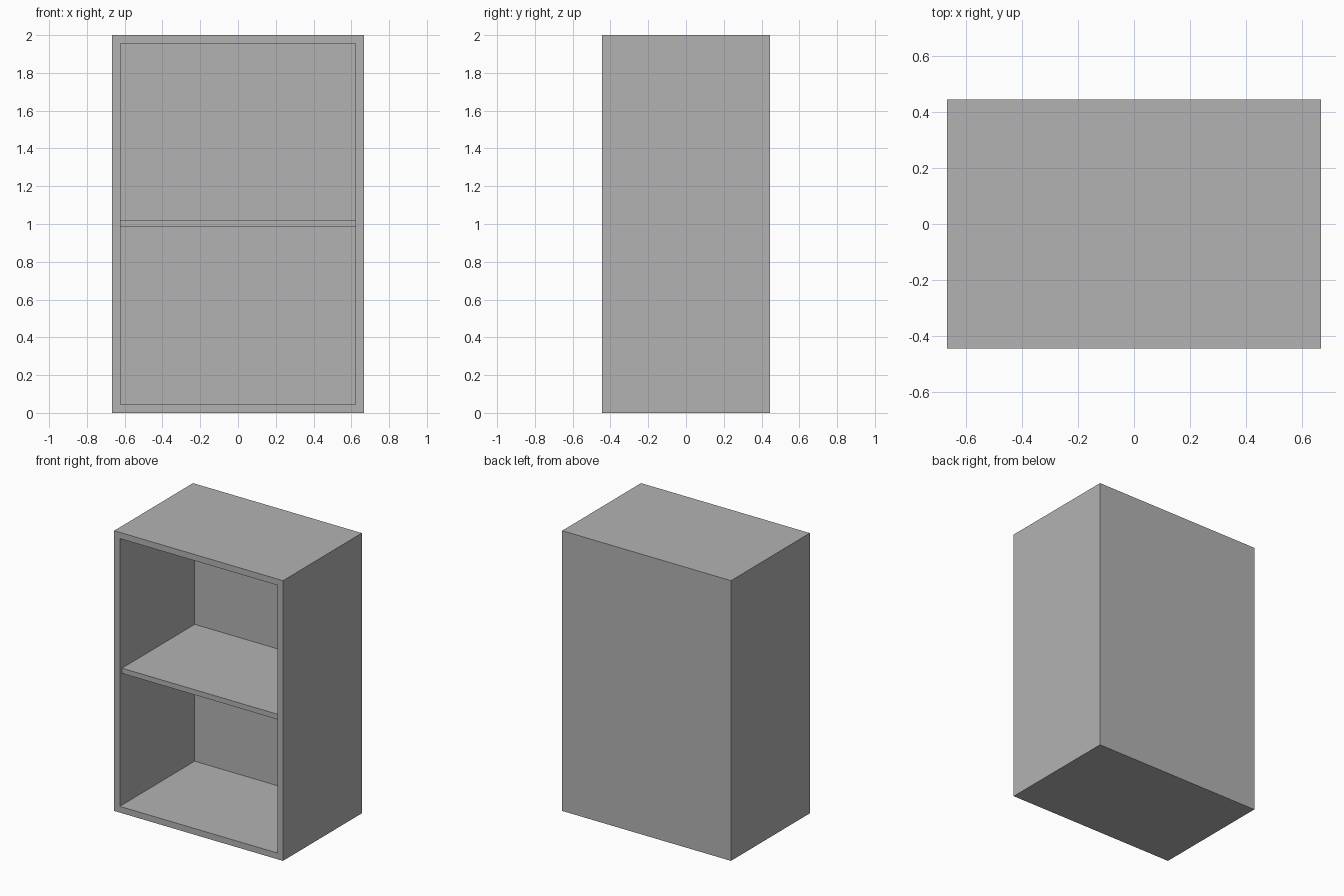
import bpy

# Remove the default cube
cube = bpy.data.objects.get("Cube")
if cube:
    bpy.data.objects.remove(cube, do_unlink=True)

# Single grey finish
grey = bpy.data.materials.new("plain_grey")
grey.use_nodes = True
colour = (0.45, 0.45, 0.45, 1)
grey.diffuse_color = colour
grey.node_tree.nodes["Principled BSDF"].inputs["Base Color"].default_value = colour

W, D, H = 1.333, 0.889, 2.0   # overall size
T = 0.0444                    # board thickness
HX, HY = W / 2, D / 2


def add_object(name, mesh):
    obj = bpy.data.objects.new(name, mesh)
    bpy.context.collection.objects.link(obj)
    mesh.materials.append(grey)
    return obj


def ring(hx, z0, z1, y):
    return [(-hx, y, z0), (hx, y, z0), (hx, y, z1), (-hx, y, z1)]


# Cabinet: one open-fronted shell, outer box joined to inner cavity at the rim
verts = (ring(HX, 0, H, HY) + ring(HX, 0, H, -HY)
         + ring(HX - T, T, H - T, -HY) + ring(HX - T, T, H - T, HY - T))
faces = [(3, 2, 1, 0), (12, 13, 14, 15)]
for level in (0, 4, 8):
    for i in range(4):
        j = (i + 1) % 4
        faces.append((level + i, level + j, level + 4 + j, level + 4 + i))
mesh = bpy.data.meshes.new("cabinet_shell")
mesh.from_pydata(verts, [], faces)
# Make all normals point outward
import bmesh
bm = bmesh.new()
bm.from_mesh(mesh)
bmesh.ops.recalc_face_normals(bm, faces=bm.faces)
bm.to_mesh(mesh)
bm.free()
add_object("cabinet_shell", mesh)

# Middle shelf, set back slightly from the front rim
shelf_front, shelf_back = -HY + 0.025, HY - T
shelf_low, shelf_high = 0.984, 1.021
mesh = bpy.data.meshes.new("middle_shelf")
bm = bmesh.new()
bmesh.ops.create_cube(bm, size=1)
bmesh.ops.scale(bm, verts=bm.verts,
                vec=(W - 2 * T, shelf_back - shelf_front, shelf_high - shelf_low))
bmesh.ops.translate(bm, verts=bm.verts,
                    vec=(0, (shelf_front + shelf_back) / 2, (shelf_low + shelf_high) / 2))
bm.to_mesh(mesh)
bm.free()
add_object("middle_shelf", mesh)
